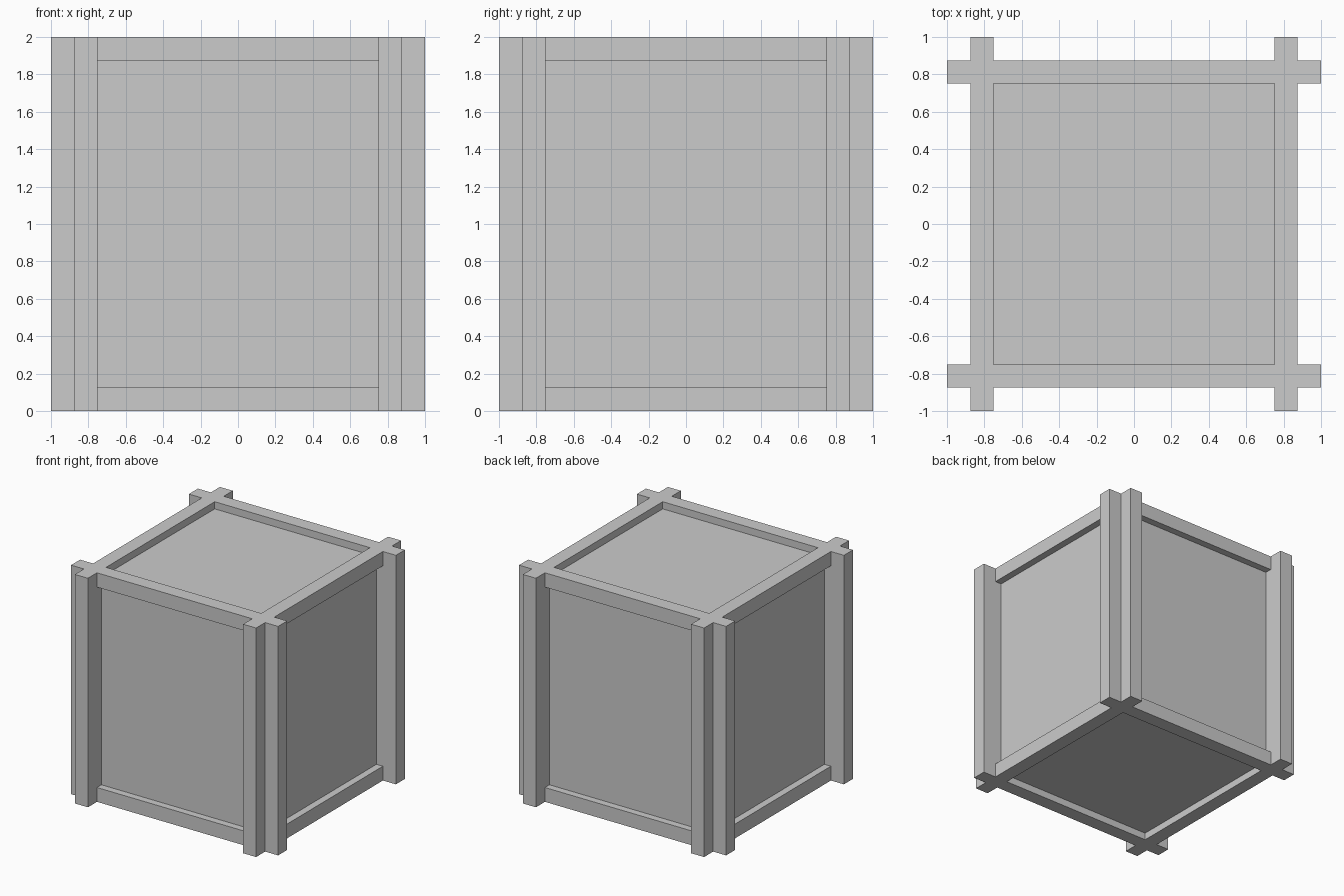
import bpy
import bmesh
import math
from mathutils import Matrix

if "Cube" in bpy.data.objects:
    bpy.data.objects.remove(bpy.data.objects["Cube"])

OUT, MID, INN = 1.0, 0.875, 0.75   # post tip, frame face, frame inner edge
PANEL = 0.8125                     # recessed panel face
H, T = 2.0, 0.125                  # height, bar thickness


def prism(name, profile, z0, z1, turn=0):
    """Extrude a counter-clockwise xy profile from z0 to z1, turned about z."""
    bm = bmesh.new()
    face = bm.faces.new([bm.verts.new((x, y, z0)) for x, y in profile])
    ext = bmesh.ops.extrude_face_region(bm, geom=[face])
    top = [v for v in ext["geom"] if isinstance(v, bmesh.types.BMVert)]
    bmesh.ops.translate(bm, verts=top, vec=(0, 0, z1 - z0))
    bmesh.ops.rotate(bm, verts=bm.verts, cent=(0, 0, 0),
                     matrix=Matrix.Rotation(turn * math.pi / 2, 3, 'Z'))
    bmesh.ops.recalc_face_normals(bm, faces=bm.faces)
    mesh = bpy.data.meshes.new(name)
    bm.to_mesh(mesh)
    bm.free()
    obj = bpy.data.objects.new(name, mesh)
    bpy.context.collection.objects.link(obj)
    return obj


def rect(x0, x1, y0, y1):
    return [(x0, y0), (x1, y0), (x1, y1), (x0, y1)]


# Recessed panels: one inner box
prism("panel_box", rect(-PANEL, PANEL, -PANEL, PANEL), H - 1.9375, 1.9375)

# Corner posts with two arms, and the rails between them
post = [(INN, INN), (OUT, INN), (OUT, MID), (MID, MID), (MID, OUT), (INN, OUT)]
rail = rect(-INN, INN, -MID, -INN)
for i, side in enumerate(("front", "right", "back", "left")):
    prism(f"corner_post_{i + 1}", post, 0, H, i)
    prism(f"bottom_rail_{side}", rail, 0, T, i)
    prism(f"top_rail_{side}", rail, H - T, H, i)
